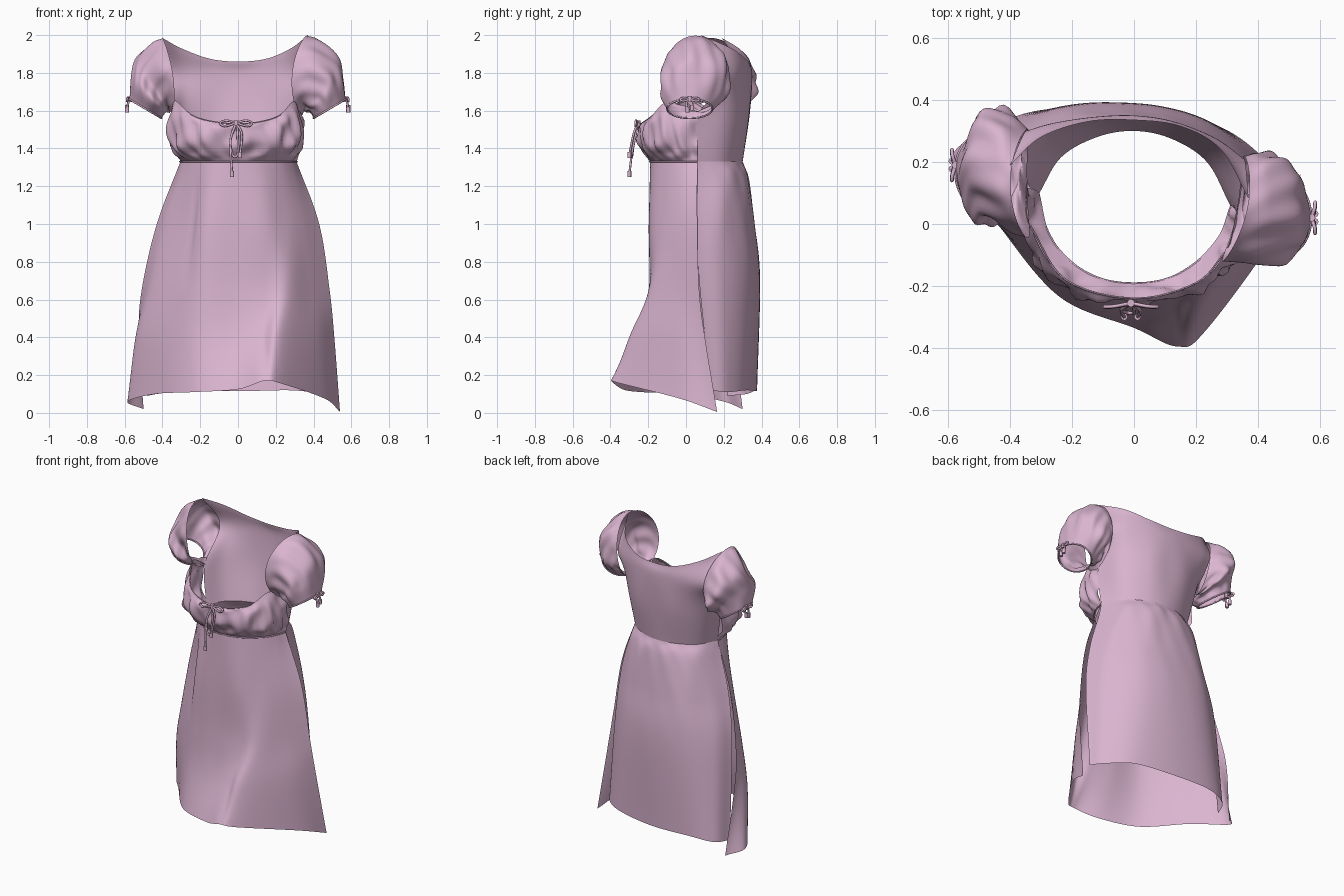
import bpy, math
from mathutils import Vector as V

if "Cube" in bpy.data.objects:
    bpy.data.objects.remove(bpy.data.objects["Cube"])

pink = bpy.data.materials.new("dusty pink")
pink.diffuse_color = (0.70, 0.46, 0.63, 1)
pink.use_nodes = True
pink.node_tree.nodes["Principled BSDF"].inputs["Base Color"].default_value = pink.diffuse_color


def smooth_path(pts, n):
    """Catmull-Rom through the points, n steps per span."""
    pts = [V(p) for p in pts]
    ext = [2 * pts[0] - pts[1]] + pts + [2 * pts[-1] - pts[-2]]
    out = []
    for i in range(len(pts) - 1):
        a, b, c, d = ext[i:i + 4]
        for k in range(n):
            t = k / n
            out.append(0.5 * (2 * b + (c - a) * t + (2 * a - 5 * b + 4 * c - d) * t * t
                              + (3 * b - a - 3 * c + d) * t ** 3))
    return out + [pts[-1]]


def grid(name, rows, closed=False):
    nc = len(rows[0])
    faces = []
    for r in range(len(rows) - 1):
        for c in range(nc if closed else nc - 1):
            d = (c + 1) % nc
            faces.append((r * nc + c, (r + 1) * nc + c, (r + 1) * nc + d, r * nc + d))
    me = bpy.data.meshes.new(name)
    me.from_pydata([tuple(p) for row in rows for p in row], [], faces)
    me.polygons.foreach_set("use_smooth", [True] * len(me.polygons))
    me.materials.append(pink)
    ob = bpy.data.objects.new(name, me)
    bpy.context.collection.objects.link(ob)
    return ob


def cloth(name, rows, crease=None, n=10):
    """Sheet lofted through control rows listed from top to bottom."""
    wide = [smooth_path(r, n) for r in rows]
    cols = [smooth_path(c, n) for c in zip(*wide)]
    out = [list(r) for r in zip(*cols)]
    if crease:
        for i, r in enumerate(out):
            for j, p in enumerate(r):
                k = 1 + crease(j / (len(r) - 1), i / (len(out) - 1))
                r[j] = V((p.x * k, 0.06 + (p.y - 0.06) * k, p.z))
    return grid(name, out)


def level(z, *xy):
    return [(x, y, z) for x, y in xy]


def cord(name, pts, r=0.006):
    cu = bpy.data.curves.new(name, 'CURVE')
    cu.dimensions = '3D'
    cu.bevel_depth, cu.bevel_resolution, cu.use_fill_caps = r, 2, True
    path = smooth_path(pts, 6)
    sp = cu.splines.new('POLY')
    sp.points.add(len(path) - 1)
    for q, p in zip(sp.points, path):
        q.co = (*p, 1)
    cu.materials.append(pink)
    ob = bpy.data.objects.new(name, cu)
    bpy.context.collection.objects.link(ob)


# Skirt front panel, open at both sides, with one big flare to the right
waist = [(-.305, .1), (-.285, 0), (-.225, -.1), (-.12, -.17), (0, -.19),
         (.12, -.17), (.225, -.1), (.285, -.02), (.31, .06)]
cloth("skirt_front", [
    level(1.33, *waist),
    level(1.0, (-.43, .14), (-.38, .04), (-.27, -.08), (-.17, -.18), (0, -.195),
          (.14, -.19), (.25, -.13), (.34, -.05), (.43, .06)),
    level(.65, (-.51, .2), (-.46, .06), (-.34, -.07), (-.19, -.18), (0, -.195),
          (.15, -.195), (.26, -.185), (.38, -.055), (.485, .07)),
    level(.4, (-.525, .25), (-.535, .12), (-.4, -.04), (-.21, -.19), (0, -.23),
          (.13, -.265), (.22, -.29), (.41, -.07), (.51, .1)),
    [(-.5, .3, .02), (-.585, .2, .06), (-.44, 0, .1), (-.24, -.235, .11), (0, -.335, .125),
     (.14, -.395, .17), (.23, -.345, .155), (.46, -.03, .075), (.54, .165, .005)]],
    lambda u, v: -.035 * math.exp(-((u - .27 - .06 * v) / .025) ** 2)
    * math.sin(math.pi * min(1, v * 2)))

# Skirt back panel, gathered below the waist
cloth("skirt_back", [
    level(1.33, (.31, .06), (.235, .2), (.12, .275), (0, .3), (-.12, .28), (-.235, .215), (-.305, .1)),
    level(1.24, (.33, .06), (.265, .215), (.14, .305), (0, .33), (-.15, .315), (-.27, .24), (-.33, .1)),
    level(1.0, (.4, .06), (.335, .205), (.18, .325), (0, .36), (-.2, .35), (-.34, .25), (-.41, .13)),
    level(.7, (.44, .07), (.375, .21), (.22, .34), (0, .39), (-.24, .375), (-.4, .28), (-.46, .17)),
    [(.46, .13, .12), (.41, .22, .11), (.26, .32, .12), (0, .37, .115),
     (-.28, .37, .12), (-.43, .32, .1), (-.48, .22, .09)]],
    lambda u, v: (.022 * math.sin(31 * u + 9 * v) + .014 * math.sin(53 * u - 14 * v))
    * math.sin(math.pi * u) * 7 * v * math.exp(-6 * v))

# Bodice back, rising to the shoulders
cloth("bodice_back", [
    [(.37, .08, 2.0), (.28, .24, 1.93), (.15, .315, 1.875), (0, .335, 1.86),
     (-.15, .33, 1.875), (-.3, .28, 1.93), (-.4, .19, 1.985)],
    level(1.78, (.355, .21), (.265, .275), (.13, .33), (0, .35), (-.13, .345), (-.26, .325), (-.345, .3)),
    level(1.57, (.335, .06), (.275, .22), (.14, .315), (0, .335), (-.14, .325), (-.275, .255), (-.345, .14)),
    level(1.33, (.31, .06), (.235, .2), (.12, .275), (0, .3), (-.12, .28), (-.235, .215), (-.305, .1))])

# Gathered bust panel, reaching up to the armholes
cloth("bust_panel", [
    [(-.345, .14, 1.58), (-.335, -.005, 1.655), (-.22, -.18, 1.565), (0, -.24, 1.53),
     (.2, -.19, 1.565), (.295, -.09, 1.65), (.335, .06, 1.58)],
    [(-.345, .13, 1.53), (-.352, -.04, 1.55), (-.22, -.205, 1.525), (0, -.25, 1.5),
     (.215, -.205, 1.525), (.325, -.1, 1.55), (.34, .06, 1.53)],
    level(1.43, (-.34, .12), (-.35, -.05), (-.215, -.215), (0, -.245),
          (.21, -.215), (.325, -.09), (.335, .06)),
    level(1.37, (-.325, .11), (-.315, -.05), (-.19, -.185), (0, -.215),
          (.18, -.185), (.295, -.07), (.32, .06)),
    level(1.33, (-.305, .1), (-.265, -.045), (-.15, -.155), (0, -.19),
          (.15, -.155), (.265, -.05), (.31, .06))],
    lambda u, v: (.03 * math.sin(47 * u + 5 * v) + .02 * math.sin(83 * u - 9 * v)
                  + .015 * math.sin(25 * u + 14 * v)) * math.sin(math.pi * v))

# Waist seam and neckline edge
cord("waist_seam", [(x * 1.01, y - .002, 1.33) for x, y in waist], .004)
cord("neckline_edge", [(-.335, -.005, 1.655), (-.22, -.18, 1.565), (0, -.24, 1.53),
                       (.2, -.19, 1.565), (.295, -.09, 1.65)], .003)


# Puff sleeves: rings given as x, y, z, tilt x, tilt z, y radius, yaw, bend
def sleeve(side, s, rings):
    rows = []
    for x, y, z, ux, uz, ry, yaw, bend in rings:
        rows.append([V((s * (x + ux * math.cos(t) + yaw * s * math.sin(t) + bend * math.cos(t) ** 2),
                        y + s * ry * math.sin(t), z + uz * math.cos(t)))
                     for t in (2 * math.pi * k / 72 for k in range(72))])
    fine = [list(r) for r in zip(*[smooth_path(c, 8) for c in zip(*rows)])]
    for i, r in enumerate(fine):
        v = i / (len(fine) - 1)
        mid = sum(r, V()) / len(r)
        for k in range(72):
            t = 2 * math.pi * k / 72
            f = (.045 * math.sin(6 * t + 4 * v + s) + .03 * math.sin(11 * t - 7 * v)) * math.sin(math.pi * v)
            r[k] = mid + (r[k] - mid) * (1 + f)
    grid(side + "_sleeve", fine, True)
    cord(side + "_cuff", fine[-1] + [fine[-1][0]], .005)


puff = [(.445, .05, 1.735, .085, .14, .18, 0, 0), (.47, .035, 1.68, .088, .09, .165, 0, 0),
        (.485, .02, 1.61, .085, .05, .12, 0, 0)]
sleeve("right", 1, [(.32, .05, 1.785, .015, .212, .17, .035, .03),
                    (.38, .052, 1.785, .045, .18, .18, .015, .015)] + puff)
sleeve("left", -1, [(.343, .13, 1.78, .027, .205, .175, 0, .028),
                    (.395, .165, 1.78, .045, .178, .185, 0, .012)]
       + [(p[0] + .005, p[1] + .15 - .03 * (i > 0) + .03 * (i > 1)) + p[2:] for i, p in enumerate(puff)])


# Ties: two loops, two knotted tails and a knot
def bow(name, o, side, out, w, drop, tails):
    o, side, out, up = V(o), V(side), V(out), V((0, 0, 1))
    for s, tail in zip((-1, 1), tails):
        d = side * s
        cord(name + "_loop", [o, o + d * w * .6 + up * w * .15 + out * .01, o + d * w + out * .012,
                              o + d * w * .7 - up * w * .2 + out * .012, o + out * .004])
        end = o + d * w * .25 - up * tail + out * drop
        cord(name + "_tail", [o, o + d * w * .35 - up * tail * .35 + out * drop * .5, end])
        cord(name + "_tail_end", [end + up * .015, end, end - up * .015], .011)
    cord(name + "_knot", [o + up * .014, o, o - up * .014], .013)


bow("front_bow", (-.01, -.255, 1.535), (1, 0, 0), (0, -1, 0), .085, .045, (.27, .17))
# Long hanging loop of the front tie
cord("front_hanging_loop", [(-.01, -.255, 1.53), (-.04, -.275, 1.44), (-.025, -.285, 1.36),
                            (.0, -.285, 1.38), (-.005, -.255, 1.53)])
bow("right_cuff_bow", (.572, .02, 1.66), (0, 1, 0), (1, 0, 0), .05, .012, (.055, .045))
bow("left_cuff_bow", (-.575, .19, 1.66), (0, 1, 0), (-1, 0, 0), .05, .012, (.055, .045))
